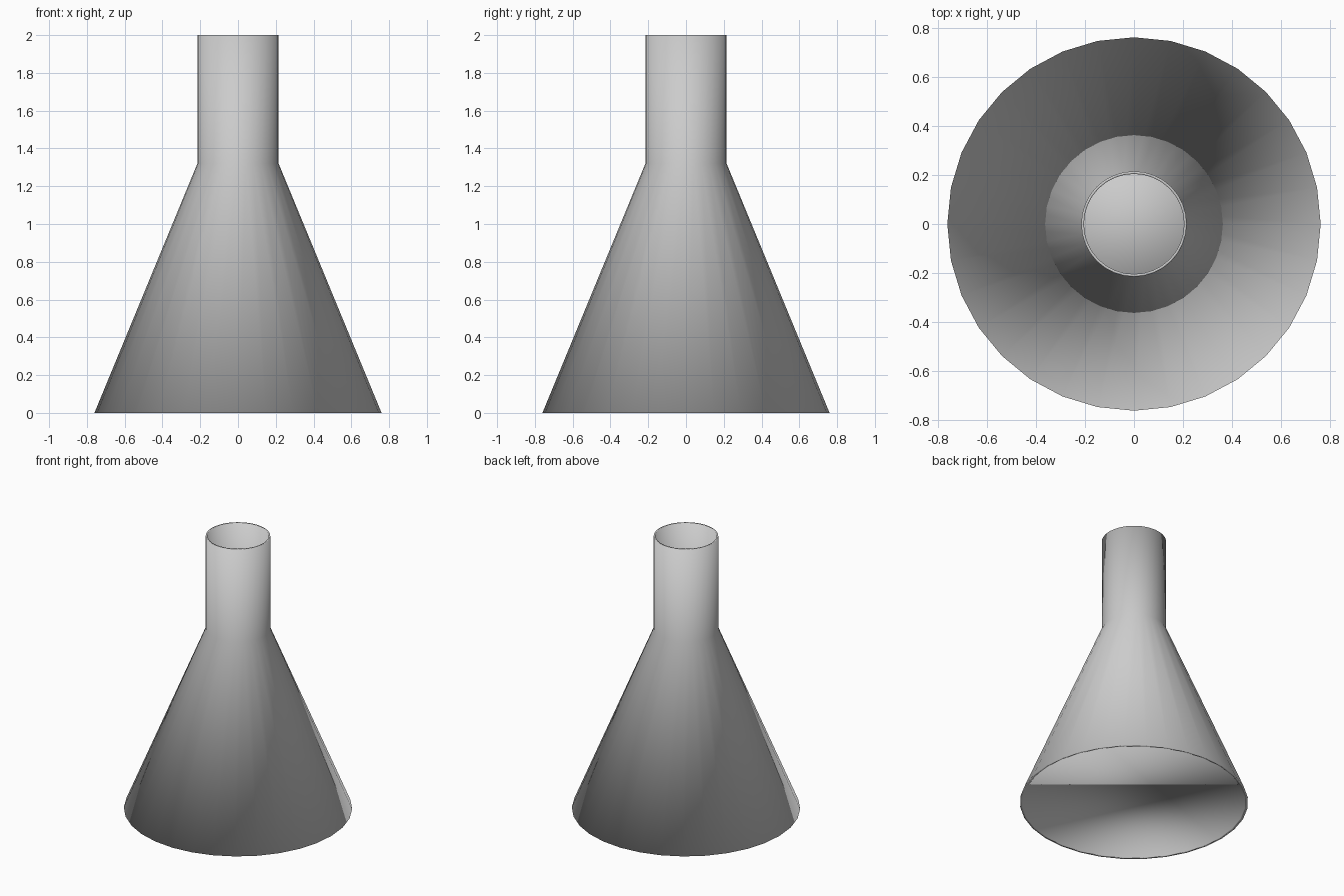
import bpy, bmesh, math

if "Cube" in bpy.data.objects:
    bpy.data.objects.remove(bpy.data.objects["Cube"])

SIDES = 32

# Closed wall profile (radius, z): outer cone and neck, then back down the inside
profile = [(0.76, 0), (0.215, 1.32), (0.215, 2), (0.204, 2), (0.204, 1.32), (0.74, 0)]

bm = bmesh.new()
rings = []
for r, z in profile:
    rings.append([bm.verts.new((r * math.cos(2 * math.pi * i / SIDES),
                                r * math.sin(2 * math.pi * i / SIDES), z))
                  for i in range(SIDES)])

# Walls, top lip and bottom lip
for a, b in zip(rings, rings[1:] + rings[:1]):
    for i in range(SIDES):
        j = (i + 1) % SIDES
        bm.faces.new((a[i], a[j], b[j], b[i]))

# Floor inside the cone, facing up into the cavity
bm.faces.new(rings[-1])

for f in bm.faces:
    f.smooth = True

mesh = bpy.data.meshes.new("funnel")
bm.to_mesh(mesh)
bm.free()
funnel = bpy.data.objects.new("funnel", mesh)
bpy.context.collection.objects.link(funnel)
